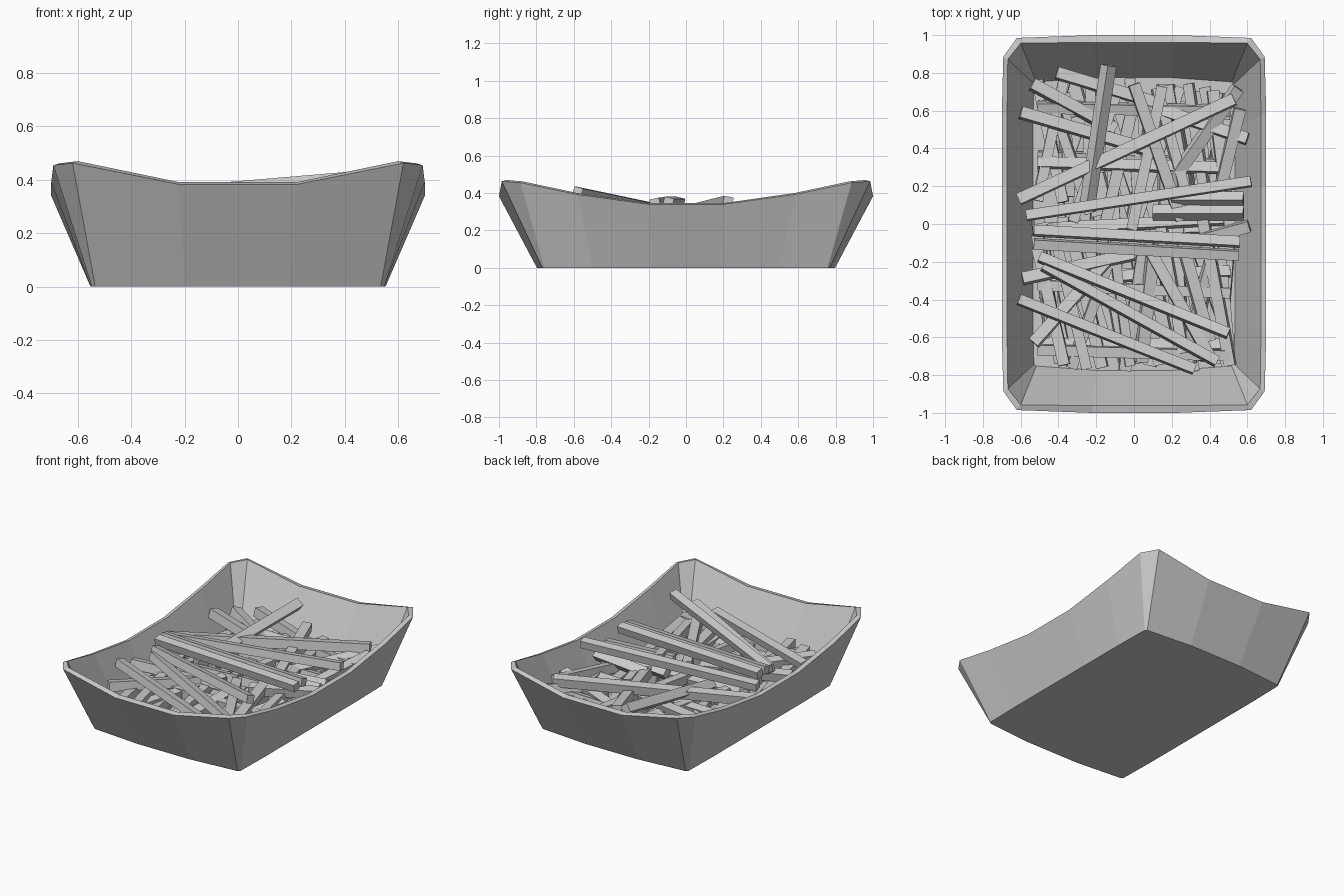
import bpy, bmesh, math, random
from mathutils import Vector, Matrix

if "Cube" in bpy.data.objects:
    bpy.data.objects.remove(bpy.data.objects["Cube"])

random.seed(7)


def make_object(name, bm):
    bmesh.ops.recalc_face_normals(bm, faces=bm.faces)
    mesh = bpy.data.meshes.new(name)
    bm.to_mesh(mesh)
    bm.free()
    ob = bpy.data.objects.new(name, mesh)
    bpy.context.collection.objects.link(ob)
    return ob


def full_ring(bm, quarter):
    # mirror a quarter outline (long side to short side) into a closed ring
    back = quarter[::-1]
    pts = list(quarter)
    pts += [(-x, y, z) for x, y, z in back]
    pts += [(-x, -y, z) for x, y, z in quarter]
    pts += [(x, -y, z) for x, y, z in back]
    return [bm.verts.new(p) for p in pts]


# Tray: flared wall with a dipping rim and clipped corners
outer_base = [(.553, .18, 0), (.553, .50, 0), (.548, .757, 0), (.535, .768, 0), (.20, .797, 0)]
outer_rim = [(.70, .20, .340), (.70, .58, .392), (.692, .885, .455), (.62, .985, .463), (.22, 1.0, .383)]
inner_rim = [(.672, .20, .346), (.672, .58, .400), (.668, .872, .462), (.60, .957, .470), (.22, .962, .391)]
inner_base = [(.535, .18, .02), (.535, .50, .02), (.53, .742, .02), (.517, .752, .02), (.20, .775, .02)]
bm = bmesh.new()
rings = [full_ring(bm, q) for q in (outer_base, outer_rim, inner_rim, inner_base)]
for a, b in zip(rings, rings[1:]):
    n = len(a)
    for i in range(n):
        j = (i + 1) % n
        bm.faces.new((a[i], a[j], b[j], b[i]))
bm.faces.new(rings[0])
bm.faces.new(rings[-1])
make_object("tray", bm)


# Potato sticks: square bars between two end points, rolled about their length
def add_stick(bm, p, q, w=.055, roll=0):
    p, q = Vector(p), Vector(q)
    d = q - p
    u = d.normalized()
    side = Vector((0, 0, 1)).cross(u).normalized()
    up = u.cross(side)
    rot = Matrix((side, u, up)).transposed().to_4x4() @ Matrix.Rotation(math.radians(roll), 4, 'Y')
    size = Matrix.Diagonal((w, d.length, w, 1))
    bmesh.ops.create_cube(bm, size=1, matrix=Matrix.Translation((p + q) / 2) @ rot @ size)


# Upper sticks lying across the pile: x1, y1, z1, x2, y2, z2, roll
bm = bmesh.new()
for x1, y1, z1, x2, y2, z2, roll in (
        (-.57, .045, .31, .62, .225, .355, 10), (-.53, -.035, .35, .56, -.095, .35, 14),
        (-.53, -.105, .35, .555, -.165, .345, -12), (-.50, -.175, .32, .50, -.58, .405, 15),
        (-.48, -.22, .30, .44, -.73, .30, 15), (-.61, -.40, .29, .32, -.77, .26, 12)):
    add_stick(bm, (x1, y1, z1), (x2, y2, z2), .052, roll)
for x1, y1, z1, x2, y2, z2, roll in (
        (-.61, .13, .26, .53, .66, .29, 8), (-.135, .84, .34, -.25, .08, .25, 40),
        (-.60, .59, .25, .05, .40, .20, 12), (-.41, .80, .23, .12, .64, .19, 10),
        (-.54, .74, .22, -.1, .50, .17, 15), (.00, .74, .26, .25, .02, .21, 5),
        (.56, .61, .26, .44, .12, .20, 8), (.55, .72, .25, .18, .20, .19, 18),
        (.10, .06, .22, .58, .06, .25, 40), (.20, .13, .22, .58, .13, .25, 40),
        (.61, -.01, .26, .18, -.13, .22, 10), (-.59, -.29, .25, .0, -.16, .21, 12),
        (-.53, -.63, .24, -.12, -.17, .21, 10), (.06, -.10, .22, .40, -.70, .23, 5),
        (.15, .60, .19, .60, .45, .24, 10), (.24, -.05, .24, .40, -.62, .22, 10)):
    add_stick(bm, (x1, y1, z1), (x2, y2, z2), .06, roll)
make_object("upper_sticks", bm)


# Lower sticks: layers mostly running along the tray
bm = bmesh.new()
for layer, z in enumerate((.06, .12, .18)):
    for half in (-1, 1):
        count = 10 - layer
        for i in range(count):
            x = -.48 + .96 * i / (count - 1)
            tilt = random.uniform(-.13, .13)
            clamp = lambda v: max(-.51, min(.51, v))
            add_stick(bm, (clamp(x - tilt), half * random.uniform(.68, .78), z + random.uniform(-.02, .03)),
                      (clamp(x + tilt), half * random.uniform(-.05, .15), z + random.uniform(-.02, .03)),
                      random.uniform(.05, .065), random.uniform(-15, 15))
    for i in range(5):
        y = -.64 + .32 * i + random.uniform(-.06, .06)
        add_stick(bm, (-.51, y, z), (.51, y + random.uniform(-.06, .06), z + .01), .055, random.uniform(-15, 15))
make_object("lower_sticks", bm)
